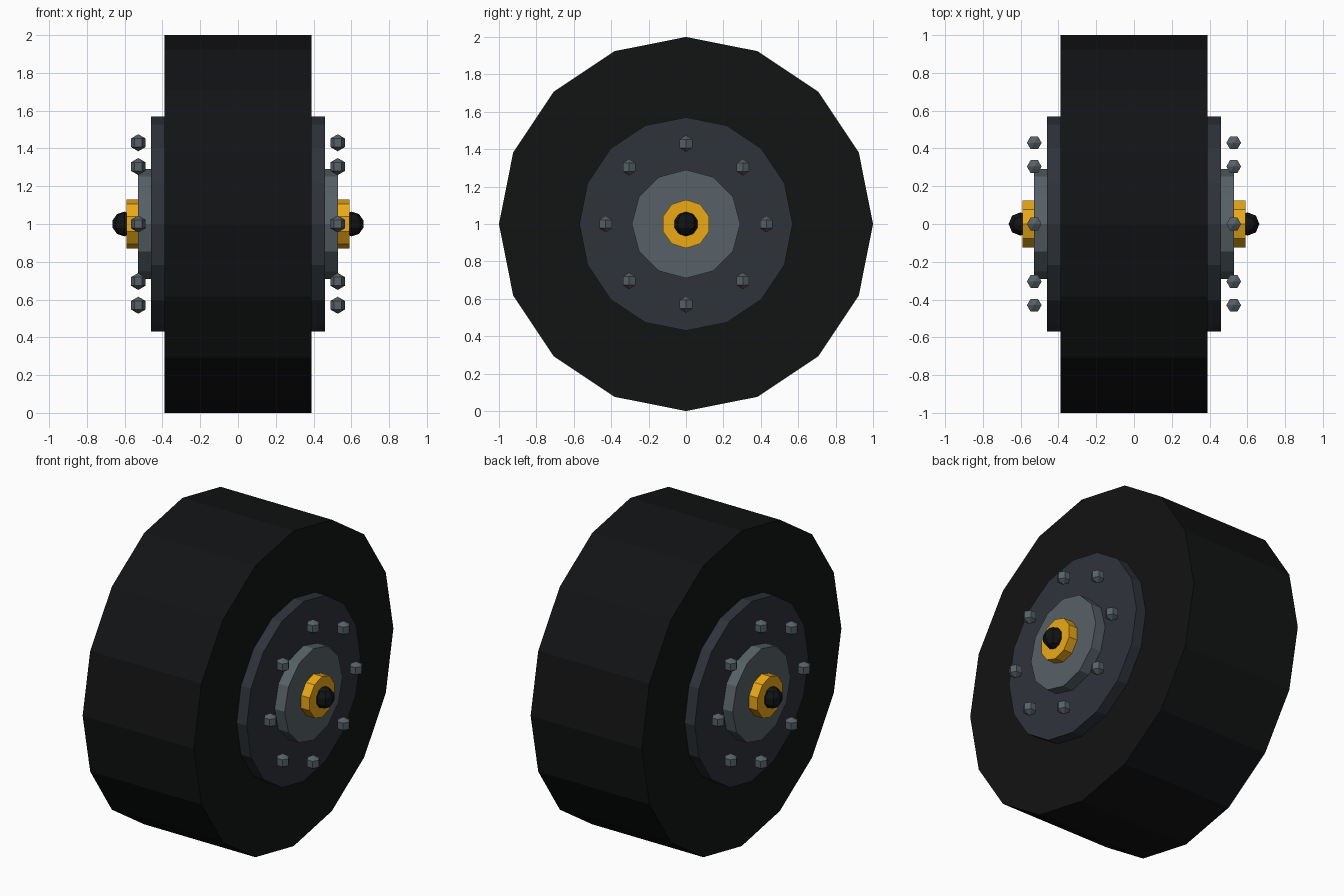
import bpy, bmesh
from math import sin, cos, pi, radians

if "Cube" in bpy.data.objects:
    bpy.data.objects.remove(bpy.data.objects["Cube"])

def material(name, r, g, b):
    m = bpy.data.materials.new(name)
    m.diffuse_color = (r, g, b, 1)
    m.use_nodes = True
    m.node_tree.nodes["Principled BSDF"].inputs["Base Color"].default_value = m.diffuse_color
    return m

RUBBER = material("rubber", 0.006, 0.0065, 0.007)
DARK = material("dark_steel", 0.028, 0.033, 0.042)
STEEL = material("steel", 0.095, 0.12, 0.135)
YELLOW = material("yellow", 0.84, 0.40, 0.007)

def add_object(name, bm, mat):
    bmesh.ops.recalc_face_normals(bm, faces=bm.faces)
    mesh = bpy.data.meshes.new(name)
    bm.to_mesh(mesh)
    bm.free()
    mesh.materials.append(mat)
    obj = bpy.data.objects.new(name, mesh)
    bpy.context.collection.objects.link(obj)
    return obj

def disc(name, x0, x1, radius, sides, mat):
    """Cylinder along x with a corner pointing straight up."""
    bm = bmesh.new()
    rings = [[bm.verts.new((x, radius * sin(2 * pi * i / sides),
                            1 + radius * cos(2 * pi * i / sides)))
              for i in range(sides)] for x in (x0, x1)]
    for ring in rings:
        bm.faces.new(ring)
    for i in range(sides):
        j = (i + 1) % sides
        bm.faces.new((rings[0][i], rings[0][j], rings[1][j], rings[1][i]))
    return add_object(name, bm, mat)

def ball(name, centre, radius, segments, rings, mat):
    """Low-poly ball with poles on z and a corner facing +x."""
    bm = bmesh.new()
    cx, cy, cz = centre
    top = bm.verts.new((cx, cy, cz + radius))
    bottom = bm.verts.new((cx, cy, cz - radius))
    loops = []
    for k in range(1, rings):
        r, z = radius * sin(pi * k / rings), radius * cos(pi * k / rings)
        loops.append([bm.verts.new((cx + r * cos(2 * pi * i / segments),
                                    cy + r * sin(2 * pi * i / segments), cz + z))
                      for i in range(segments)])
    for i in range(segments):
        j = (i + 1) % segments
        bm.faces.new((top, loops[0][i], loops[0][j]))
        bm.faces.new((bottom, loops[-1][j], loops[-1][i]))
        for a, b in zip(loops, loops[1:]):
            bm.faces.new((a[i], b[i], b[j], a[j]))
    return add_object(name, bm, mat)

# Tyre
disc("tyre", -0.39, 0.39, 1.0, 16, RUBBER)

# Rim, hub, cap, axle end and bolts on both sides
for side, s in (("left", -1), ("right", 1)):
    disc(f"rim_{side}", s * 0.35, s * 0.46, 0.57, 16, DARK)
    disc(f"hub_{side}", s * 0.42, s * 0.53, 0.29, 12, STEEL)
    disc(f"hub_cap_{side}", s * 0.50, s * 0.59, 0.13, 10, YELLOW)
    ball(f"axle_end_{side}", (s * 0.602, 0, 1), 0.065, 8, 5, RUBBER)
    for i in range(8):
        a = radians(45 * i)
        ball(f"bolt_{side}_{i + 1}",
             (s * 0.528, 0.43 * cos(a), 1 + 0.43 * sin(a)), 0.045, 6, 3, STEEL)
